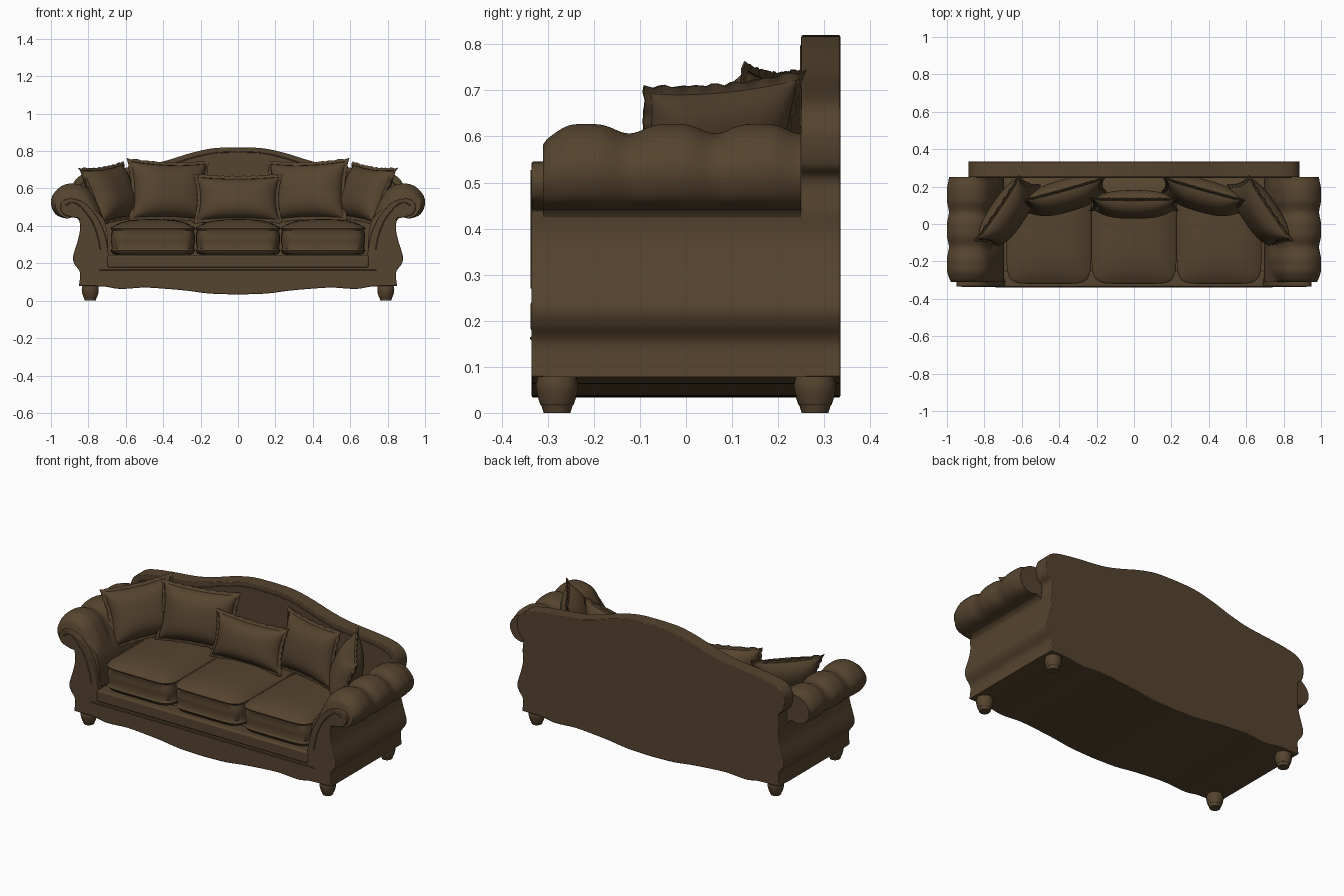
import bpy, bmesh, math
from mathutils import Matrix, Vector

if "Cube" in bpy.data.objects:
    bpy.data.objects.remove(bpy.data.objects["Cube"])

COLOR = (0.092, 0.058, 0.028, 1)
fabric = bpy.data.materials.new("brown_upholstery")
fabric.use_nodes = True
fabric.diffuse_color = COLOR
fabric.node_tree.nodes["Principled BSDF"].inputs["Base Color"].default_value = COLOR
fabric.node_tree.nodes["Principled BSDF"].inputs["Roughness"].default_value = 0.8


def finish(name, bm, angle=40, bevel=0):
    bmesh.ops.recalc_face_normals(bm, faces=bm.faces)
    mesh = bpy.data.meshes.new(name)
    bm.to_mesh(mesh)
    bm.free()
    ob = bpy.data.objects.new(name, mesh)
    bpy.context.collection.objects.link(ob)
    mesh.materials.append(fabric)
    if bevel:
        mod = ob.modifiers.new("soft_edge", 'BEVEL')
        mod.width, mod.segments, mod.angle_limit = bevel, 2, math.radians(50)
    bpy.ops.object.select_all(action='DESELECT')
    ob.select_set(True)
    bpy.context.view_layer.objects.active = ob
    bpy.ops.object.shade_smooth_by_angle(angle=math.radians(angle))


def spline(pts, n=6):
    """Smooth open curve through the points."""
    p = [Vector(q) for q in pts]
    p = [2 * p[0] - p[1]] + p + [2 * p[-1] - p[-2]]
    out = []
    for a, b, c, d in zip(p, p[1:], p[2:], p[3:]):
        for i in range(n):
            t = i / n
            out.append(0.5 * (2 * b + (c - a) * t + (2 * a - 5 * b + 4 * c - d) * t * t
                              + (3 * b - a - 3 * c + d) * t ** 3))
    return out + [p[-2]]


def loft(bm, rings, caps=True):
    loops = [[bm.verts.new(v) for v in r] for r in rings]
    for a, b in zip(loops, loops[1:]):
        for i in range(len(a)):
            j = (i + 1) % len(a)
            bm.faces.new((a[i], a[j], b[j], b[i]))
    if caps:
        bm.faces.new(loops[0])
        bm.faces.new(loops[-1])


def slab(name, half, y0, y1, bevel=0.0):
    """Extrude a symmetric outline, given for x >= 0, along y."""
    outline = list(half) + [Vector((-p[0], p[1])) for p in reversed(half) if p[0] > 1e-5]
    bm = bmesh.new()
    loft(bm, [[(p[0], y, p[1]) for p in outline] for y in (y0, y1)])
    finish(name, bm, 35, bevel)


def welt(name, pts, radius):
    """Thin piping along a path, mirrored to both sides."""
    bm = bmesh.new()
    for sx in (1, -1):
        path = [Vector((sx * p[0], p[1], p[2])) for p in pts]
        rings = []
        for i, p in enumerate(path):
            t = (path[min(i + 1, len(path) - 1)] - path[max(i - 1, 0)]).normalized()
            u = Vector((0, 1, 0))
            v = t.cross(u).normalized()
            rings.append([p + radius * (u * math.cos(a) + v * math.sin(a))
                          for a in (k * math.tau / 8 for k in range(8))])
        loft(bm, rings)
    finish(name, bm, 60)


# Shared scalloped skirt and curved flank
skirt = spline([(0, .033), (.15, .038), (.27, .053), (.38, .063), (.5, .07),
                (.63, .063), (.72, .076), (.85, .078)])
flank = spline([(.85, .078), (.845, .15), (.872, .192), (.883, .225), (.873, .27),
                (.857, .32), (.845, .38), (.848, .44)])[1:]
inner = spline([(.77, .47), (.72, .38), (.70, .24)])
deck = [Vector((0, .24))]
slab("base_body", skirt + flank + inner + deck, -.31, .26)

# Front panel with scrolled arm fronts
scroll = spline([(.848, .44), (.89, .447), (.935, .465), (.95, .505), (.925, .54),
                 (.87, .543), (.81, .515), (.75, .44), (.71, .35), (.69, .24)])
slab("front_panel", skirt + flank + scroll[1:] + deck, -.335, -.295, .004)
welt("arm_front_welt", [(p[0], -.335, p[1]) for p in
     spline([(.92, .51), (.89, .525), (.85, .51), (.79, .44), (.755, .36), (.735, .27)])],
     .003)

# Camel-back rear panel
crest = spline([(.848, .44), (.845, .505), (.875, .54), (.885, .60), (.87, .645), (.83, .675),
                (.76, .692), (.66, .705), (.5, .722), (.38, .75), (.25, .79), (.13, .815),
                (0, .82)])
slab("back_panel", skirt + flank + crest[1:], .25, .335, .004)
welt("back_welt", [(p[0] * .965, .25, p[1] - .025) for p in crest[24:]], .003)

# Front rail and bead
slab("seat_rail", [Vector(p) for p in ((0, .175), (.70, .175), (.70, .245), (0, .245))],
     -.338, -.25, .01)
welt("rail_bead", [(0, -.335, .162), (.74, -.335, .162)], .004)

# Arms: rolled section swept back through three soft bulges
section = spline([(.695, .25), (.70, .37), (.727, .46), (.765, .545), (.81, .603), (.88, .627),
                  (.945, .612), (.99, .565), (1.0, .515), (.975, .462), (.92, .44),
                  (.865, .445), (.83, .38), (.82, .25)], 4)
FRONT, BACK, STEPS = -.31, .25, 60
for side, sx in (("left", 1), ("right", -1)):
    rings = []
    for k in range(STEPS + 1):
        f = k / STEPS
        y = FRONT + (BACK - FRONT) * f
        s = 1 - .14 * math.cos(math.pi * 3 * f) ** 4
        if f < .13:
            s -= .16 * (1 - math.sqrt(1 - (1 - f / .13) ** 2))
        ring = []
        for p in section:
            w = min(1, max(0, (p[1] - .44) / .06))
            q = 1 - (1 - s) * w
            x = .87 + (p[0] - .87) * (1 - (1 - s) * (.6 if p[0] > .87 else w))
            ring.append((sx * x, y, .48 + (p[1] - .48) * q))
        rings.append(ring)
    bm = bmesh.new()
    loft(bm, rings)
    finish(side + "_arm", bm, 50)


def rounded_rect(w, d, r, z, cx, cy):
    """Rounded rectangle ring with a superellipse outline."""
    out = []
    for i in range(64):
        a = (i + .5) * math.tau / 64
        c, s = math.cos(a), math.sin(a)
        x, y = (math.copysign(abs(t) ** (2 / r), t) for t in (c, s))
        out.append((cx + w * x, cy + d * y, z))
    return out


# Seat cushions with piped edges
for name, cx in (("right", -.455), ("middle", 0), ("left", .455)):
    w, d, cy = .227, .285, -.035
    levels = [(.04, .243), (.012, .25), (.004, .262), (0, .268), (.004, .274), (.008, .28),
              (.002, .32), (.002, .345), (.008, .374), (.004, .38), (0, .386), (.004, .392),
              (.012, .396), (.03, .407), (.06, .42), (.1, .429), (.15, .434), (.2, .436)]
    bm = bmesh.new()
    loft(bm, [rounded_rect(w - i, d - i, 7 if i < .05 else 4, z, cx, cy) for i, z in levels])
    finish(name + "_seat_cushion", bm, 50)


def pillow(name, loc, half_w, half_h, thick, yaw, tilt, roll=0, frill=.017, n=20):
    bm = bmesh.new()

    def place(u, v, side):
        fat = thick * ((1 - u ** 4) * (1 - v ** 4)) ** .6 * (1 - .3 * (u * u + v * v) / 2)
        return (u * half_w * (1 - .09 * (1 - v * v)), side * fat,
                v * half_h * (1 - .09 * (1 - u * u)))

    ease = [math.sin(math.pi / 2 * (2 * i / n - 1)) for i in range(n + 1)]
    for side in (-1, 1):
        g = [[bm.verts.new(place(u, v, side)) for u in ease] for v in ease]
        for i in range(n):
            for j in range(n):
                bm.faces.new((g[i][j], g[i][j + 1], g[i + 1][j + 1], g[i + 1][j]))
    bmesh.ops.remove_doubles(bm, verts=bm.verts, dist=1e-5)
    # gathered frill following the seam
    m = 26
    edge = []
    for k in range(4 * m):
        q, t = divmod(k, m)
        t = 2 * t / m - 1
        edge.append(((t, -1), (1, t), (-t, 1), (-1, -t))[q])
    rings = []
    for out, y in ((-.006, -.007), (.3, -.004), (1, -.002), (1, .002), (.3, .004), (-.006, .007)):
        ring = []
        for k, (u, v) in enumerate(edge):
            p = Vector(place(u, v, 0))
            o = Vector((u ** 5, 0, v ** 5)) * frill * out
            wave = max(out, 0) * .004 * math.sin(k * math.pi / 2)
            ring.append(p + o * (1 + .15 * math.sin(k * 2.1)) + Vector((0, y + wave, 0)))
        rings.append(ring)
    loft(bm, rings + rings[:1], caps=False)
    bmesh.ops.transform(bm, verts=bm.verts, matrix=Matrix.Translation(loc)
                        @ Matrix.Rotation(math.radians(yaw), 4, 'Z')
                        @ Matrix.Rotation(math.radians(-tilt), 4, 'X')
                        @ Matrix.Rotation(math.radians(roll), 4, 'Y'))
    finish(name, bm, 60)


# Scatter pillows
pillow("middle_pillow", (0, .105, .545), .22, .118, .07, 0, 14)
for side, sx in (("left", 1), ("right", -1)):
    pillow(side + "_back_pillow", (sx * .37, .15, .586), .21, .155, .08, -sx * 16, 13, sx * -2)
    pillow(side + "_corner_pillow", (sx * .675, .06, .572), .195, .15, .08, -sx * 54, 22, sx * 5)

# Turned bun feet
foot = spline([(.029, 0), (.034, .016), (.037, .02), (.044, .045), (.045, .065), (.038, .095)], 4)
for end, y in (("front", -.28), ("back", .28)):
    for side, x in (("left", .79), ("right", -.79)):
        bm = bmesh.new()
        loft(bm, [[(x + r * math.cos(a), y + r * math.sin(a), z)
                   for a in (k * math.tau / 24 for k in range(24))] for r, z in foot])
        finish(end + "_" + side + "_foot", bm, 40)
